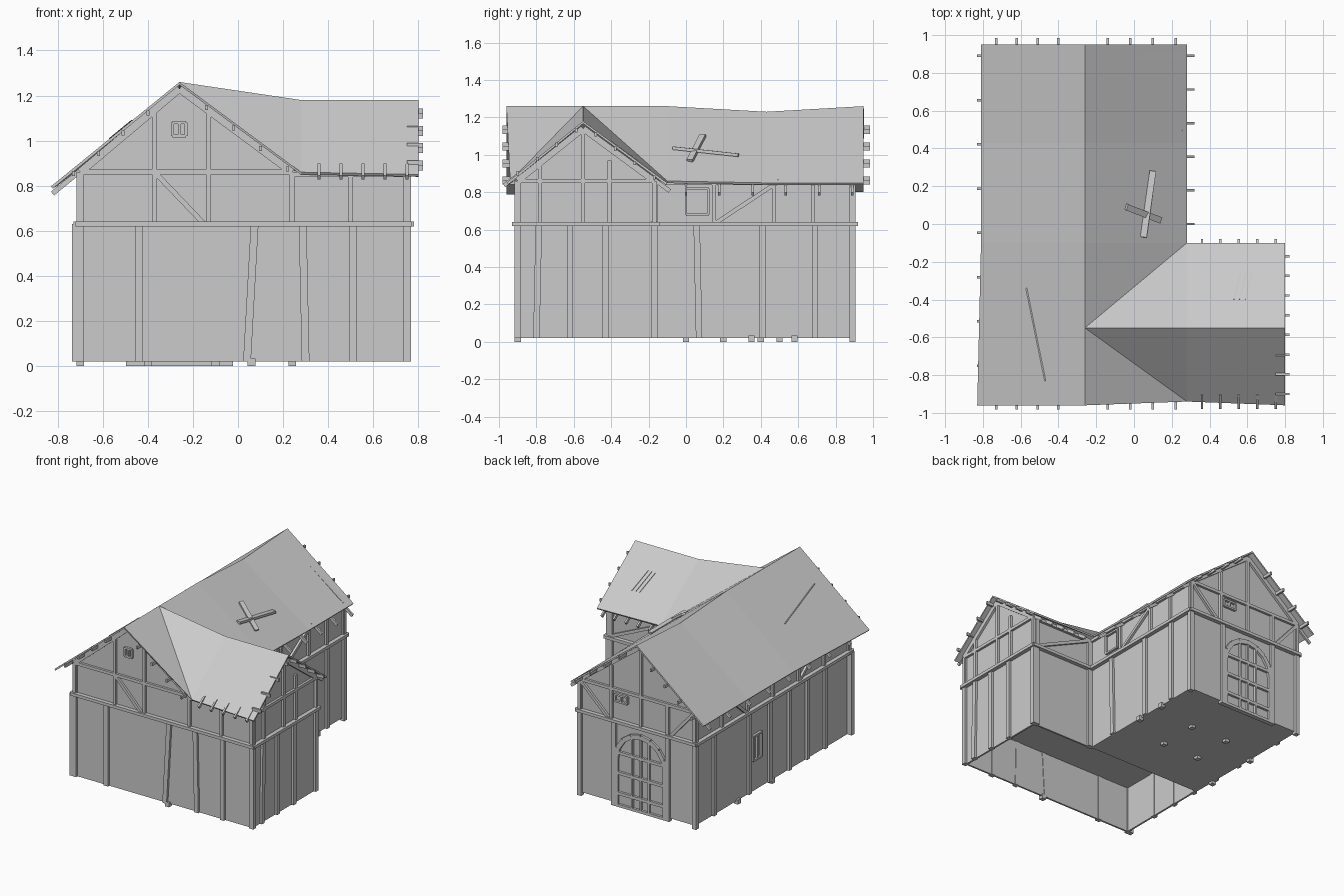
import bpy, bmesh, math
from mathutils import Vector

cube = bpy.data.objects.get("Cube")
if cube:
    bpy.data.objects.remove(cube, do_unlink=True)

# Plan lines of the walls and the two ridges
WEST, EAST, WING = -0.7, 0.24, 0.75
FRONT, NOOK, BACK = -0.9, -0.17, 0.89
RIDGE_X, RIDGE_Y = -0.26, -0.55
# Heights of the walls
LOW, LOFT, MID, EAVE, PEAK, WING_PEAK = 0.02, 0.36, 0.63, 0.86, 1.23, 1.14
# Roof outline and heights
ROOF_WEST, ROOF_EAST, ROOF_WING = -0.81, 0.28, 0.8
ROOF_FRONT, ROOF_NOOK, ROOF_BACK, SAG_Y = -0.96, -0.1, 0.95, 0.43
TOP, SAG, WING_TOP, DRIP, WEST_DRIP = 1.26, 1.23, 1.18, 0.85, 0.81
# Timber sizes
POST, STUD, LATH = 0.034, 0.022, 0.013
UP = Vector((0, 0, 1))

grey = bpy.data.materials.new("weathered_grey")
grey.use_nodes = True
grey.diffuse_color = (0.6, 0.6, 0.6, 1)
grey.node_tree.nodes["Principled BSDF"].inputs["Base Color"].default_value = grey.diffuse_color


def finish(name, bm, closed=True):
    """Turn a bmesh into a named grey object."""
    if closed:
        bmesh.ops.recalc_face_normals(bm, faces=bm.faces)
    mesh = bpy.data.meshes.new(name)
    bm.to_mesh(mesh)
    bm.free()
    mesh.materials.append(grey)
    part = bpy.data.objects.new(name, mesh)
    bpy.context.collection.objects.link(part)
    return part


def prism(bm, outline, shift):
    """Extrude a flat outline along a vector."""
    near = [bm.verts.new(p) for p in outline]
    far = [bm.verts.new(Vector(p) + Vector(shift)) for p in outline]
    bm.faces.new(near)
    bm.faces.new(far[::-1])
    for i in range(len(near)):
        bm.faces.new((near[i - 1], near[i], far[i], far[i - 1]))


def bar(bm, start, end, wide, deep, facing=UP):
    """Timber between two points, its depth measured along facing."""
    start, end = Vector(start), Vector(end)
    side = (end - start).cross(facing).normalized() * wide / 2
    out = side.cross(end - start).normalized() * deep / 2
    prism(bm, [start + side + out, start - side + out, start - side - out, start + side - out], end - start)


def spread(first, last, count):
    """Evenly spaced positions, both ends included."""
    return [first + (last - first) * i / (count - 1) for i in range(count)]


# Each wall maps (along, height) to a point and has an outward normal
WALLS = {
    "front": (lambda u, z: Vector((u, FRONT, z)), -Vector.Fill(3, 0) + Vector((0, -1, 0))),
    "back": (lambda u, z: Vector((u, BACK, z)), Vector((0, 1, 0))),
    "left": (lambda u, z: Vector((WEST, u, z)), Vector((-1, 0, 0))),
    "right": (lambda u, z: Vector((EAST, u, z)), Vector((1, 0, 0))),
    "wing_end": (lambda u, z: Vector((WING, u, z)), Vector((1, 0, 0))),
    "wing_back": (lambda u, z: Vector((u, NOOK, z)), Vector((0, 1, 0))),
}


def wall(name, side, outline):
    at, normal = WALLS[side]
    bm = bmesh.new()
    prism(bm, [at(u, z) for u, z in outline], normal * -LATH)
    finish(name, bm)


def frame(name, side, bars):
    """Timbers on a wall, each given as start, end and width."""
    at, normal = WALLS[side]
    bm = bmesh.new()
    for start, end, wide in bars:
        bar(bm, at(*start), at(*end), wide, POST, normal)
    finish(name, bm)


def posts(places, bottom=LOW, top=MID, wide=POST, lean=0):
    return [((u, bottom), (u + lean, top), wide) for u in places]


def studs(places, top=EAVE):
    return posts(places, MID, top, STUD)


def rail(first, last, z, wide=STUD):
    return [((first, z), (last, z), wide)]


def brace(first, last, rising=True):
    """Diagonal across the upper storey."""
    ends = (MID, EAVE) if rising else (EAVE, MID)
    return [((first, ends[0]), (last, ends[1]), STUD)]


def gable_trim(first, ridge, last, peak):
    """Rafters along both slopes and a tie beam between their feet."""
    return [((first, EAVE), (ridge, peak), POST), ((ridge, peak), (last, EAVE), POST)] + rail(first, last, EAVE)


def window(name, side, u, z, wide, high, mullions):
    """Framed opening with upright bars."""
    left, right, base, head = u - wide / 2, u + wide / 2, z - high / 2, z + high / 2
    frame(name, side, rail(left, right, base, LATH) + rail(left, right, head, LATH)
          + posts(spread(left, right, mullions + 2), base, head, LATH))


# Walls
def gabled(first, ridge, last, peak):
    return [(first, LOW), (last, LOW), (last, EAVE), (ridge, peak), (first, EAVE)]


def plain(first, last, top=EAVE):
    return [(first, LOW), (last, LOW), (last, top), (first, top)]


wall("front_gable_wall", "front", gabled(WEST, RIDGE_X, EAST, PEAK))
wall("front_wing_wall", "front", plain(EAST, WING))
wall("back_gable_wall", "back", gabled(WEST, RIDGE_X, EAST, PEAK))
wall("left_wall", "left", plain(FRONT, BACK))
wall("right_wall", "right", plain(NOOK, BACK, DRIP))
wall("wing_end_wall", "wing_end", gabled(FRONT, RIDGE_Y, NOOK, WING_PEAK))
wall("wing_back_wall", "wing_back", plain(EAST, WING, DRIP))


# Floors: the front part is raised over an open base
def rectangle(x, y, far_x, far_y, z):
    return [(x, y, z), (far_x, y, z), (far_x, far_y, z), (x, far_y, z)]


bm = bmesh.new()
prism(bm, rectangle(WEST, NOOK, EAST, BACK, LOW), UP * LATH)
prism(bm, rectangle(WEST, FRONT, WING, NOOK, LOFT), UP * LATH)
prism(bm, [(WEST, NOOK, LOW), (EAST, NOOK, LOW), (EAST, NOOK, LOFT), (WEST, NOOK, LOFT)], (0, LATH, 0))
finish("floors", bm)

# Feet under the posts and the hall floor
bm = bmesh.new()
feet = [(EAST, y) for y in (0.35, 0.58, BACK)] + [(WEST, y) for y in (0, 0.4, BACK)]
feet += [(x, BACK) for x in (-0.48, -0.04)] + [(0.06, FRONT)]
feet += [(x, y) for x in (-0.4, -0.1) for y in (0.2, 0.5)]
for x, y in feet:
    bar(bm, (x, y, 0), (x, y, LOW + LATH), POST, POST, Vector((0, 1, 0)))
bar(bm, (-0.48, BACK, LOW / 2), (-0.04, BACK, LOW / 2), POST, LOW)
finish("post_feet", bm)

# Roof with a sagging ridge and a wing running into the hall
corners = dict(
    west_front=(ROOF_WEST - LOW, ROOF_FRONT, WEST_DRIP - LATH), west_nook=(ROOF_WEST, ROOF_NOOK, WEST_DRIP),
    west_sag=(ROOF_WEST, SAG_Y, WEST_DRIP), west_back=(ROOF_WEST, ROOF_BACK, WEST_DRIP),
    ridge_front=(RIDGE_X, ROOF_FRONT, TOP), ridge_meet=(RIDGE_X, RIDGE_Y, TOP),
    ridge_nook=(RIDGE_X, ROOF_NOOK, TOP), ridge_sag=(RIDGE_X, SAG_Y, SAG), ridge_back=(RIDGE_X, ROOF_BACK, TOP),
    valley=(ROOF_EAST, ROOF_NOOK, EAVE), east_sag=(ROOF_EAST, SAG_Y, DRIP), east_back=(ROOF_EAST, ROOF_BACK, DRIP),
    front_valley=(ROOF_EAST, ROOF_FRONT + LOW, EAVE), wing_front=(ROOF_WING, ROOF_FRONT, DRIP),
    wing_meet=(ROOF_EAST, RIDGE_Y, WING_TOP), wing_ridge=(ROOF_WING, RIDGE_Y, WING_TOP),
    wing_nook=(ROOF_WING, ROOF_NOOK, DRIP))
bm = bmesh.new()
verts = {key: bm.verts.new(place) for key, place in corners.items()}
for slope in ("west_front ridge_front ridge_meet", "west_front ridge_meet ridge_nook west_nook",
              "west_nook ridge_nook ridge_sag west_sag", "west_sag ridge_sag ridge_back west_back",
              "ridge_meet valley ridge_nook", "ridge_nook valley east_sag ridge_sag",
              "ridge_sag east_sag east_back ridge_back", "ridge_front front_valley ridge_meet",
              "ridge_meet front_valley wing_meet", "ridge_meet wing_meet valley",
              "wing_meet front_valley wing_front wing_ridge", "wing_meet wing_ridge wing_nook valley"):
    face = bm.faces.new([verts[key] for key in slope.split()])
    face.normal_update()
    if face.normal.z < 0:
        face.normal_flip()
roof = finish("roof", bm, closed=False)
boards = roof.modifiers.new("boards", "SOLIDIFY")
boards.thickness, boards.offset = LATH, -1


# Batten ends at the gables and rafter ends at the eaves
def hall_height(x):
    run = ROOF_EAST - RIDGE_X if x > RIDGE_X else RIDGE_X - ROOF_WEST
    fall = TOP - (DRIP if x > RIDGE_X else WEST_DRIP)
    return TOP - fall * abs(x - RIDGE_X) / run


def wing_height(y):
    return WING_TOP - (WING_TOP - DRIP) * abs(y - RIDGE_Y) / (ROOF_NOOK - RIDGE_Y)


bm = bmesh.new()
for x in spread(-0.73, -0.4, 4) + spread(-0.14, 0.22, 4):
    z = hall_height(x) - STUD
    for wall_y, tip in ((BACK, ROOF_BACK + POST), (FRONT, ROOF_FRONT - STUD)):
        bar(bm, (x, wall_y, z), (x, tip, z), LATH, STUD)
for y in spread(FRONT, NOOK, 8):
    z = wing_height(y) - STUD
    bar(bm, (WING, y, z), (ROOF_WING + STUD, y, z), LATH, STUD)
for y in spread(0, BACK, 6):
    tip = ROOF_EAST + POST
    bar(bm, (EAST, y, hall_height(EAST) - POST), (tip, y, hall_height(tip) - POST), LATH, STUD)
for y in spread(-0.75, BACK, 8):
    tip = ROOF_WEST - LATH
    bar(bm, (WEST, y, hall_height(WEST) - POST), (tip, y, hall_height(tip) - POST), LATH, STUD)
for x in spread(0.36, WING, 5):
    for wall_y, tip in ((NOOK, ROOF_NOOK + LATH), (FRONT, ROOF_FRONT - LATH)):
        bar(bm, (x, wall_y, wing_height(wall_y) - POST), (x, tip, wing_height(tip) - POST), LATH, STUD)
finish("rafter_ends", bm)

# Storey beam around the building
bm = bmesh.new()
for side, first, last in (("front", WEST, WING), ("wing_end", FRONT, NOOK), ("wing_back", EAST, WING),
                          ("right", NOOK, BACK), ("back", WEST, EAST), ("left", FRONT, BACK)):
    at, normal = WALLS[side]
    bar(bm, at(first - STUD, MID) + normal * LATH, at(last + STUD, MID) + normal * LATH, POST, STUD)
finish("storey_beam", bm)

# Posts, studs and braces, wall by wall
hall_trim = gable_trim(WEST, RIDGE_X, EAST, PEAK)
frame("front_lower_posts", "front", posts([WEST - LOW, -0.44, 0.51, WING])
      + posts([0.04], lean=POST) + posts([0.3], lean=-LATH))
frame("front_upper_frame", "front", hall_trim + studs([WEST, EAST, 0.5, WING]) + studs([-0.37, -0.13], 1.12)
      + brace(-0.37, -0.15, False) + rail(EAST, WING, DRIP))
frame("back_frame", "back", hall_trim + posts([WEST, -0.48, -0.04, EAST]) + studs([WEST, -0.48, EAST])
      + studs([RIDGE_X], PEAK) + studs([-0.02], 1.03) + brace(WEST, -0.5, False) + brace(0, EAST))
frame("left_frame", "left", posts([FRONT, -0.62, -0.41, -0.2, 0.03, 0.27, 0.68, BACK])
      + studs(spread(FRONT, BACK, 7)) + rail(FRONT, BACK, DRIP) + brace(0.3, 0.56) + brace(-0.6, -0.3, False))
frame("right_frame", "right", posts([NOOK, 0.41, 0.69, BACK]) + posts([0.07], lean=-LATH)
      + studs([NOOK, 0.15, 0.47, 0.68, BACK], DRIP) + brace(0.15, 0.5) + rail(NOOK, BACK, DRIP))
frame("wing_end_frame", "wing_end", gable_trim(FRONT, RIDGE_Y, NOOK, WING_PEAK)
      + posts([FRONT, -0.62, -0.43, NOOK]) + posts([-0.8], lean=LATH) + studs([FRONT, NOOK])
      + studs([-0.78, -0.41], 0.97) + studs([RIDGE_Y], WING_PEAK))
frame("wing_back_frame", "wing_back", posts([EAST + LOW, WING - LOW], top=DRIP)
      + rail(EAST, WING, DRIP) + brace(EAST, WING, False))

# Windows
window("front_gable_window", "front", RIDGE_X, 1.05, 0.06, 0.06, 1)
window("back_vent", "back", -0.1, 0.8, 0.1, 0.05, 1)
window("left_window", "left", 0.18, 0.34, 0.1, 0.18, 1)
window("right_hatch", "right", 0.06, 0.75, 0.12, 0.14, 0)

# Arched barn door with two leaves
radius, steps = 0.2, 8
turns = [math.pi * i / steps for i in range(steps + 1)]
arch = [(RIDGE_X + radius * math.cos(t), LOFT + radius * math.sin(t)) for t in turns]
arch = [(RIDGE_X + radius, LOW)] + arch + [(RIDGE_X - radius, LOW)]
frame("door_frame", "back", [(p, q, POST) for p, q in zip(arch, arch[1:])])
bars = posts([RIDGE_X - POST * 2, RIDGE_X, RIDGE_X + POST * 2], top=LOFT + radius * 0.9, wide=LATH)
for z in spread(0.1, 0.4, 3):
    bars += rail(RIDGE_X - radius, RIDGE_X + radius, z)
frame("door_bars", "back", bars)

# Loose planks lying on the roof
bm = bmesh.new()
for x, y, far_x, far_y, wide in ((0.05, -0.07, 0.1, 0.28, POST), (-0.04, 0.09, 0.14, LOW, POST),
                                 (-0.57, -0.34, -0.47, -0.83, LATH / 2)):
    lift = wide / 3
    bar(bm, (x, y, hall_height(x) + lift), (far_x, far_y, hall_height(far_x) + lift), wide, wide / 2)
for x in spread(0.53, 0.59, 3):
    bar(bm, (x, -0.4, wing_height(-0.4)), (x + POST, -0.26, wing_height(-0.26)), LATH / 2, LATH / 2)
finish("loose_planks", bm)
